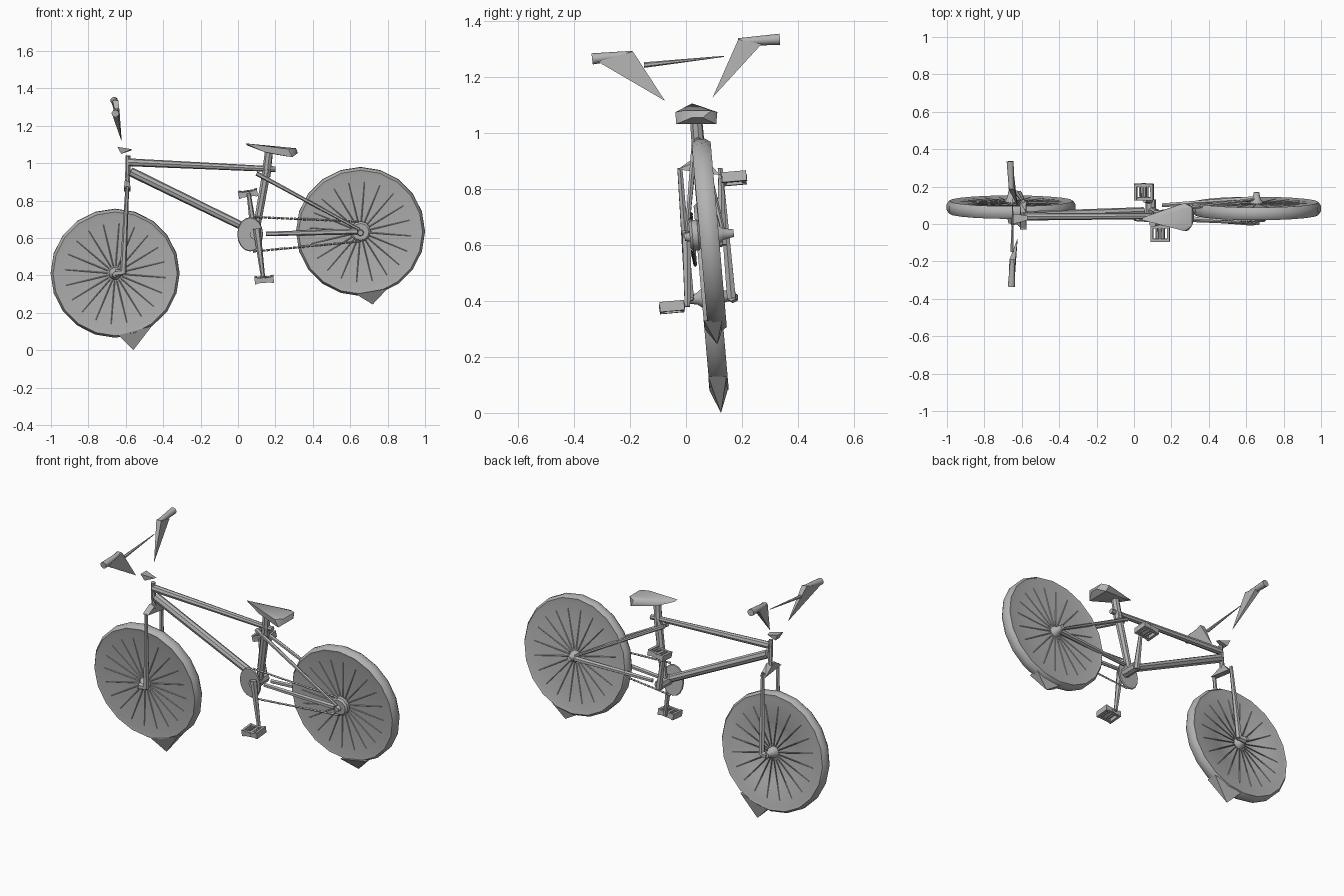
import bpy, bmesh
from math import sin, cos, pi, radians
from mathutils import Vector, Matrix

cube = bpy.data.objects.get("Cube")
if cube:
    bpy.data.objects.remove(cube, do_unlink=True)

gray = bpy.data.materials.new("plain gray")
gray.use_nodes = True
gray.diffuse_color = (0.45, 0.45, 0.45, 1)
gray.node_tree.nodes["Principled BSDF"].inputs["Base Color"].default_value = (0.45, 0.45, 0.45, 1)

LEAN = radians(5)
parts = []


def finish(name, bm):
    bmesh.ops.recalc_face_normals(bm, faces=bm.faces)
    mesh = bpy.data.meshes.new(name)
    bm.to_mesh(mesh)
    bm.free()
    mesh.materials.append(gray)
    obj = bpy.data.objects.new(name, mesh)
    bpy.context.collection.objects.link(obj)
    parts.append(obj)
    return obj


def add_tube(bm, a, b, r1, r2, sides=8):
    a, b = Vector(a), Vector(b)
    turn = (b - a).to_track_quat('Z', 'Y').to_matrix().to_4x4()
    bmesh.ops.create_cone(bm, cap_ends=True, segments=sides, radius1=r1, radius2=r2,
                          depth=(b - a).length,
                          matrix=Matrix.Translation((a + b) / 2) @ turn)


def tube(name, a, b, r1, r2=None, sides=8):
    bm = bmesh.new()
    add_tube(bm, a, b, r1, r1 if r2 is None else r2, sides)
    return finish(name, bm)


def hull(name, points):
    bm = bmesh.new()
    for p in points:
        bm.verts.new(p)
    bmesh.ops.convex_hull(bm, input=bm.verts)
    return finish(name, bm)


def at(x, z, side=0):
    """Point on the leaning centre plane of the bicycle, moved sideways."""
    return Vector((x, 0.12 - 0.08 * z + side, z))


def lathe(name, profile, centre, sides=20):
    """Spin (radius, y) pairs about the sideways axle."""
    bm = bmesh.new()
    rings = [[bm.verts.new((r * cos(2 * pi * i / sides), y, r * sin(2 * pi * i / sides)))
              for i in range(sides)] for r, y in profile]
    for p, q in zip(rings, rings[1:]):
        for i in range(sides):
            j = (i + 1) % sides
            bm.faces.new((p[i], p[j], q[j], q[i]))
    bm.faces.new(rings[0])
    bm.faces.new(rings[-1])
    obj = finish(name, bm)
    obj.location = centre
    obj.rotation_euler.x = LEAN
    return obj


# Wheels: closed discs with a faceted tyre, fine spokes, hub and pointed tyre flap
def wheel(label, centre, tip, base, dish):
    lathe(label + "_wheel", [(0.04, -0.026), (0.31, -0.030), (0.332, -0.034), (0.345, -0.015),
                             (0.345, 0.015), (0.332, 0.034), (0.31, 0.030),
                             (0.19, 0.028), (0.16, 0.028 - dish), (0.04, 0.026 - dish / 2)], centre)
    bm = bmesh.new()
    for side in (-1, 1):
        for i in range(20):
            a = 2 * pi * (i + side * 0.25) / 20
            d = Vector((cos(a), 0, sin(a)))
            add_tube(bm, d * 0.04 + Vector((0, side * 0.027, 0)),
                     d * 0.27 + Vector((0, side * 0.028, 0)), 0.003, 0.003, 4)
    spokes = finish(label + "_spokes", bm)
    spokes.location = centre
    spokes.rotation_euler.x = LEAN
    lathe(label + "_hub", [(0.014, -0.088), (0.022, -0.05), (0.034, -0.036),
                           (0.034, 0.036), (0.022, 0.05), (0.014, 0.088)], centre, 10)
    points = [tip]
    for x, z in base:
        points += [at(x, z, -0.03), at(x, z, 0.035)]
    hull(label + "_tyre_flap", points)


FRONT = Vector((-0.657, 0.09, 0.412))
REAR = Vector((0.655, 0.083, 0.635))
wheel("front", FRONT, (-0.56, 0.125, 0), [(-0.64, 0.08), (-0.46, 0.13)], 0.015)
wheel("rear", REAR, (0.72, 0.112, 0.245), [(0.63, 0.30), (0.80, 0.33)], 0)

# Main frame
tube("top_tube", at(-0.585, 1.005), at(0.20, 0.968), 0.021, 0.015)
tube("down_tube", at(-0.575, 0.955), at(0.05, 0.65), 0.025, 0.022)
tube("head_tube", at(-0.59, 0.92), at(-0.588, 1.04), 0.014, 0.013)
tube("seat_tube", at(0.09, 0.60), at(0.155, 0.97), 0.020, 0.024)
tube("seat_post", at(0.15, 0.93), at(0.165, 1.06), 0.024, 0.022)
tube("bottom_bracket", at(0.09, 0.62, -0.06), at(0.09, 0.62, 0.06), 0.028)
for name, side in (("right", -1), ("left", 1)):
    tube(name + "_seat_stay", at(0.10, 0.945, side * 0.015), at(0.65, 0.645, side * 0.065), 0.012, 0.008, 6)
    tube(name + "_chain_stay", at(0.15, 0.622, side * 0.03), at(0.64, 0.635, side * 0.065), 0.012, 0.016, 6)

# Fork
tube("steerer", at(-0.592, 0.86), at(-0.59, 0.93), 0.018, 0.012)
hull("fork_crown", [at(x, z, s) for x, z, s in
                    ((-0.61, 0.87, -0.08), (-0.575, 0.87, -0.08), (-0.61, 0.85, 0.07), (-0.575, 0.85, 0.07),
                     (-0.605, 0.91, -0.02), (-0.58, 0.91, 0.02))])
for name, side in (("right", -1), ("left", 1)):
    tube(name + "_fork_blade", at(-0.592, 0.875, side * 0.072), at(-0.615, 0.41, side * 0.075), 0.010, 0.018, 6)
    tube(name + "_dropout", at(-0.615, 0.415, side * 0.075), FRONT + Vector((0, side * 0.078, 0)), 0.016, 0.02, 6)

# Saddle: long nose and wide thick back
hull("saddle", [(0.04, 0.022, 1.106), (0.05, 0.035, 1.095), (0.14, 0.0, 1.06), (0.14, 0.07, 1.06),
                (0.27, -0.038, 1.075), (0.27, 0.112, 1.075), (0.31, -0.01, 1.08), (0.31, 0.09, 1.08),
                (0.32, 0.02, 1.055), (0.32, 0.06, 1.055), (0.29, -0.035, 1.032), (0.29, 0.108, 1.032),
                (0.21, 0.0, 1.045), (0.21, 0.075, 1.045)])

# Handlebar: stem wedge, flared bar plates, slim crossbar and grips
hull("stem", [(-0.645, 0.0, 1.088), (-0.645, 0.055, 1.088), (-0.625, 0.01, 1.05), (-0.625, 0.05, 1.05),
              (-0.57, 0.02, 1.075), (-0.57, 0.045, 1.068)])


def bar_plate(name, low, inner, outer):
    hull(name, [low] + [Vector(p) + Vector((dx, 0, 0)) for p in (inner, outer) for dx in (-0.016, 0.016)])


bar_plate("left_bar", (-0.622, 0.095, 1.127), (-0.655, 0.187, 1.335), (-0.658, 0.27, 1.318))
bar_plate("right_bar", (-0.622, -0.075, 1.115), (-0.65, -0.19, 1.292), (-0.655, -0.315, 1.255))
tube("left_grip", (-0.656, 0.187, 1.325), (-0.662, 0.335, 1.335), 0.014, 0.020, 10)
tube("right_grip", (-0.650, -0.190, 1.282), (-0.656, -0.335, 1.265), 0.012, 0.020, 10)
tube("crossbar", (-0.652, -0.15, 1.243), (-0.648, 0.135, 1.274), 0.010, 0.002, 6)

# Drive train
ring = lathe("chainring", [(0.088, -0.006), (0.092, 0), (0.088, 0.006)], at(0.065, 0.62, -0.045), 16)
ring.scale.x = 0.75
lathe("rear_sprocket", [(0.045, -0.02), (0.055, -0.01), (0.055, 0.01), (0.045, 0.02)],
      REAR + Vector((0, -0.05, 0)), 12)
for name, a, b in (("upper", (0.09, 0.712), (0.65, 0.688)), ("lower", (0.08, 0.528), (0.65, 0.582))):
    bm = bmesh.new()
    start, end = at(*a, -0.045), at(*b, -0.05)
    for i in range(24):
        link = start.lerp(end, i / 24)
        add_tube(bm, link, start.lerp(end, (i + 0.85) / 24), 0.007, 0.005, 4)
    finish(name + "_chain", bm)


# Cranks and cage pedals
def pedal(name, centre, tilt):
    bm = bmesh.new()

    def box(offset, size):
        bmesh.ops.create_cube(bm, size=1, matrix=Matrix.Translation(offset) @ Matrix.Diagonal((*size, 1)))
    for s in (-1, 1):
        box((s * 0.044, 0, 0), (0.014, 0.088, 0.036))
        box((0, s * 0.036, 0), (0.09, 0.016, 0.028))
        box((s * 0.02, 0, 0), (0.008, 0.07, 0.02))
    add_tube(bm, (0, -0.046, 0), (0, 0.046, 0), 0.013, 0.013, 8)
    obj = finish(name, bm)
    obj.location = centre
    obj.rotation_euler = (LEAN, tilt, 0)


tube("right_crank", at(0.10, 0.65, -0.065), (0.135, 0.005, 0.38), 0.020, 0.011, 6)
tube("left_crank", at(0.09, 0.60, 0.055), (0.057, 0.125, 0.838), 0.020, 0.011, 6)
pedal("right_pedal", (0.14, -0.05, 0.378), -0.08)
pedal("left_pedal", (0.053, 0.172, 0.838), -0.15)

# Smooth shading with sharp creases
bpy.ops.object.select_all(action='DESELECT')
for obj in parts:
    obj.select_set(True)
bpy.context.view_layer.objects.active = parts[0]
bpy.ops.object.shade_smooth_by_angle(angle=radians(40))
